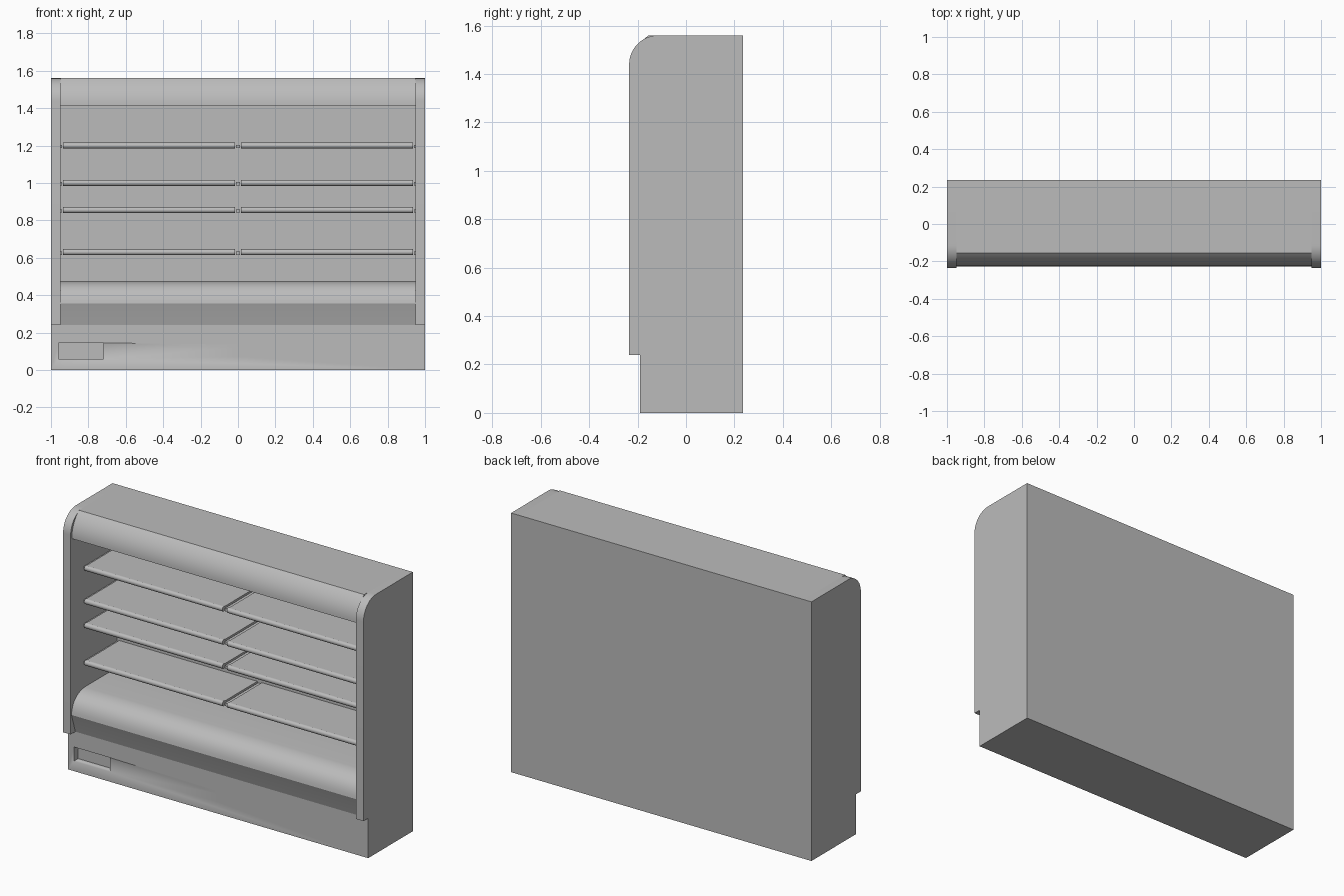
import bpy, bmesh, math
from mathutils import Vector

cube = bpy.data.objects.get("Cube")
if cube:
    bpy.data.objects.remove(cube, do_unlink=True)

grey = bpy.data.materials.new("light_grey")
grey.use_nodes = True
COLOUR = (0.5, 0.5, 0.5, 1)
grey.diffuse_color = COLOUR
grey.node_tree.nodes["Principled BSDF"].inputs["Base Color"].default_value = COLOUR

HALF, INNER = 1.0, 0.95
FRONT, BACK = -0.235, 0.235
PLINTH_FRONT, PLINTH_TOP, TOP = -0.19, 0.24, 1.56
WALL = 0.205


def extrude(name, profile, x0, x1):
    """Extrude a (y, z) outline along x."""
    bm = bmesh.new()
    face = bm.faces.new([bm.verts.new((x0, y, z)) for y, z in profile])
    geom = bmesh.ops.extrude_face_region(bm, geom=[face])["geom"]
    verts = [g for g in geom if isinstance(g, bmesh.types.BMVert)]
    bmesh.ops.translate(bm, verts=verts, vec=(x1 - x0, 0, 0))
    bmesh.ops.recalc_face_normals(bm, faces=bm.faces)
    mesh = bpy.data.meshes.new(name)
    bm.to_mesh(mesh)
    bm.free()
    mesh.materials.append(grey)
    ob = bpy.data.objects.new(name, mesh)
    bpy.context.collection.objects.link(ob)
    bpy.ops.object.select_all(action="DESELECT")
    ob.select_set(True)
    bpy.context.view_layer.objects.active = ob
    bpy.ops.object.shade_smooth_by_angle(angle=math.radians(30))
    return ob


def box(name, x0, x1, y0, y1, z0, z1):
    return extrude(name, [(y0, z0), (y1, z0), (y1, z1), (y0, z1)], x0, x1)


def curve(a, b, c, n=12):
    """Points on a quadratic curve from a to c, pulled towards b."""
    a, b, c = Vector(a), Vector(b), Vector(c)
    return [tuple(a * (1 - t) ** 2 + b * 2 * t * (1 - t) + c * t * t)
            for t in (i / n for i in range(n + 1))]


def arc(cy, cz, r, start, end, n=12):
    angles = [math.radians(start + (end - start) * i / n) for i in range(n + 1)]
    return [(cy + r * math.cos(a), cz + r * math.sin(a)) for a in angles]


# Plinth with a recessed slot and a centre seam
plinth = box("plinth", -HALF, HALF, PLINTH_FRONT, BACK, 0, PLINTH_TOP)
cutters = [
    box("slot_cutter", -0.96, -0.72, -0.3, PLINTH_FRONT + 0.04, 0.06, 0.145),
    box("seam_cutter", -0.001, 0.001, -0.3, PLINTH_FRONT + 0.004, 0.07, 0.22),
]
for cutter in cutters:
    cutter.hide_render = True
    cutter.hide_set(True)
    cutter.display_type = "WIRE"
    mod = plinth.modifiers.new(cutter.name, "BOOLEAN")
    mod.operation = "DIFFERENCE"
    mod.solver = "EXACT"
    mod.object = cutter

# Side panels with a rounded upper front corner
side = [(BACK, PLINTH_TOP), (BACK, TOP)]
side += arc(FRONT + 0.12, TOP - 0.12, 0.12, 90, 180)
side += [(FRONT, PLINTH_TOP)]
extrude("right_side_panel", side, -HALF, -INNER)
extrude("left_side_panel", side, INNER, HALF)

# Back wall
box("back_wall", -INNER, INNER, WALL, BACK, PLINTH_TOP, TOP)

# Canopy with a curved front
canopy = [(WALL, TOP)]
canopy += curve((-0.156, TOP), (-0.224, 1.5), (-0.224, 1.415))
canopy += [(WALL, 1.415)]
extrude("canopy", canopy, -INNER, INNER)

# Bottom deck: sloped kick face, rounded bumper and flat well
deck = [(WALL, PLINTH_TOP), (PLINTH_FRONT, PLINTH_TOP), (-0.224, 0.345)]
deck += curve((-0.228, 0.355), (-0.215, 0.465), (-0.1, 0.475))
deck += [(WALL, 0.475)]
extrude("bottom_deck", deck, -INNER, INNER)

# Four tiers of paired shelves, each with a rounded front rail
for tier, z in enumerate((0.63, 0.855, 1.0, 1.2), 1):
    shelf = [(WALL, z - 0.012), (WALL, z + 0.012), (-0.105, z + 0.012)]
    shelf += arc(-0.112, z, 0.016, 75, 285, 10)
    shelf += [(-0.105, z - 0.012)]
    extrude(f"right_shelf_{tier}", shelf, -0.935, -0.015)
    extrude(f"left_shelf_{tier}", shelf, 0.015, 0.935)
    # Slim brackets in the gaps between and beside the shelves
    for name, x0, x1 in (("right", -INNER, -0.94), ("centre", -0.01, 0.01),
                         ("left", 0.94, INNER)):
        box(f"{name}_bracket_{tier}", x0, x1, -0.11, WALL, z - 0.014, z + 0.004)
